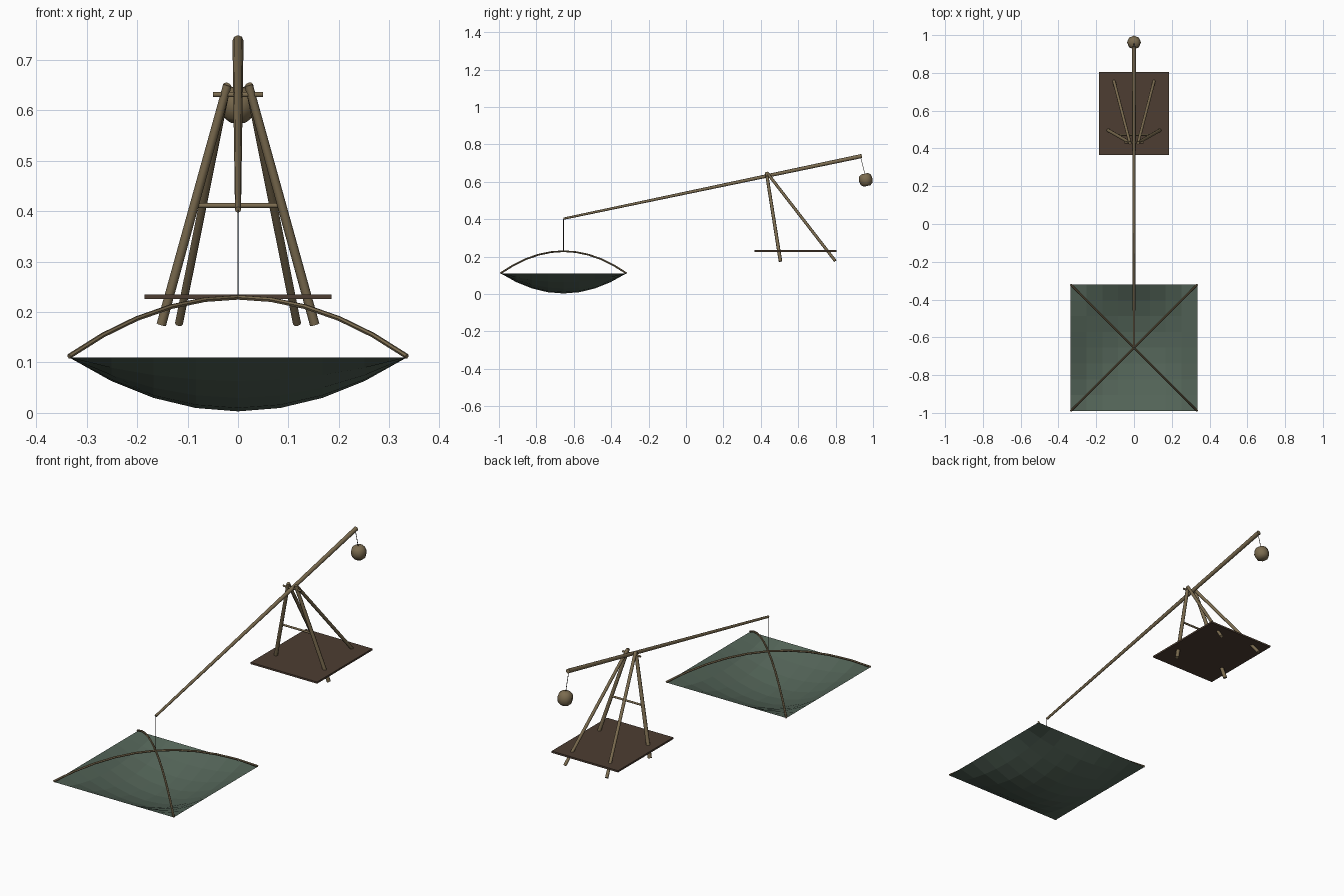
import bpy, bmesh, math
from mathutils import Vector

cube = bpy.data.objects.get("Cube")
if cube:
    bpy.data.objects.remove(cube, do_unlink=True)


def material(name, rgb):
    mat = bpy.data.materials.new(name)
    mat.use_nodes = True
    mat.diffuse_color = (*rgb, 1)
    bsdf = mat.node_tree.nodes["Principled BSDF"]
    bsdf.inputs["Base Color"].default_value = (*rgb, 1)
    bsdf.inputs["Roughness"].default_value = 0.9
    return mat


WOOD = material("weathered wood", (0.20, 0.15, 0.08))
PLANK = material("dark planks", (0.075, 0.048, 0.032))
NET = material("green netting", (0.085, 0.125, 0.095))
ROPE = material("dark rope", (0.05, 0.045, 0.04))


def finish(name, bm, mat, smooth=False):
    mesh = bpy.data.meshes.new(name)
    bmesh.ops.recalc_face_normals(bm, faces=bm.faces)
    bm.to_mesh(mesh)
    bm.free()
    mesh.materials.append(mat)
    obj = bpy.data.objects.new(name, mesh)
    bpy.context.collection.objects.link(obj)
    if smooth:
        bpy.ops.object.select_all(action='DESELECT')
        obj.select_set(True)
        bpy.context.view_layer.objects.active = obj
        bpy.ops.object.shade_smooth_by_angle(angle=math.radians(50))
    return obj


def tube(name, points, r_start, r_end, mat, sides=8):
    """Round pole swept along points, tapering from r_start to r_end."""
    points = [Vector(p) for p in points]
    side = (points[-1] - points[0]).orthogonal().normalized()
    if len(points) > 2:
        side = (points[-1] - points[0]).cross(Vector((0, 0, 1))).normalized()
    bm = bmesh.new()
    rings = []
    last = len(points) - 1
    for i, p in enumerate(points):
        tangent = (points[min(i + 1, last)] - points[max(i - 1, 0)]).normalized()
        up = tangent.cross(side)
        r = r_start + (r_end - r_start) * i / last
        turns = [2 * math.pi * k / sides for k in range(sides)]
        rings.append([bm.verts.new(p + r * (math.cos(a) * side + math.sin(a) * up))
                      for a in turns])
    for a, b in zip(rings, rings[1:]):
        for k in range(sides):
            n = (k + 1) % sides
            bm.faces.new((a[k], a[n], b[n], b[k]))
    bm.faces.new(rings[0])
    bm.faces.new(rings[-1])
    return finish(name, bm, mat, smooth=True)


# Sagging square net
HALF, NET_Y, RIM_Z, SAG = 0.335, -0.655, 0.11, 0.107
bm = bmesh.new()
bmesh.ops.create_grid(bm, x_segments=8, y_segments=8, size=1)
for v in bm.verts:
    u, w = v.co.x, v.co.y
    v.co = (u * HALF, NET_Y + w * HALF, RIM_Z - SAG * (1 - u * u) * (1 - w * w))
net = finish("net", bm, NET)
if net.data.polygons[0].normal.z < 0:
    net.data.flip_normals()

# Two bowed poles crossing over the net
for name, flip in (("net_arch_left", 1), ("net_arch_right", -1)):
    steps = [i / 5 - 1 for i in range(11)]
    arch = [(flip * t * HALF, NET_Y + t * HALF, 0.112 + 0.117 * (1 - t * t)) for t in steps]
    tube(name, arch, 0.005, 0.005, WOOD, 6)

# Lever beam with its ropes
TIP, TAIL = (0, NET_Y, 0.403), (0, 0.94, 0.738)
tube("lever_beam", [TIP, TAIL], 0.006, 0.011, WOOD)
tube("net_rope", [(0, NET_Y, 0.402), (0, NET_Y, 0.228)], 0.0015, 0.0015, ROPE, 6)
tube("weight_rope", [(0, 0.933, 0.735), (0, 0.957, 0.64)], 0.0015, 0.0015, ROPE, 6)

# Hanging counterweight stone, tilted with a flattened top and base
bm = bmesh.new()
bmesh.ops.create_uvsphere(bm, u_segments=8, v_segments=6, radius=0.037)
for v in bm.verts:
    v.co.z = max(-0.034, min(0.033, v.co.z * 1.2))
stone = finish("counterweight", bm, WOOD, smooth=True)
stone.location = (0, 0.961, 0.611)
stone.rotation_euler.x = math.radians(12)

# Trestle legs, mirrored left and right
for side, x in (("left", 1), ("right", -1)):
    tube("front_leg_" + side, [(x * 0.021, 0.43, 0.65), (x * 0.152, 0.505, 0.175)],
         0.0085, 0.0095, WOOD)
    tube("rear_leg_" + side, [(x * 0.022, 0.432, 0.65), (x * 0.117, 0.798, 0.177)],
         0.008, 0.008, WOOD)

# Cross brace and pivot axle
tube("cross_brace", [(-0.08, 0.472, 0.411), (0.08, 0.472, 0.411)], 0.005, 0.005, WOOD)
tube("pivot_axle", [(-0.05, 0.432, 0.631), (0.05, 0.432, 0.631)], 0.005, 0.005, WOOD)

# Plank platform
bm = bmesh.new()
bmesh.ops.create_cube(bm, size=1)
for v in bm.verts:
    v.co = (v.co.x * 0.37, 0.585 + v.co.y * 0.44, 0.23 + v.co.z * 0.009)
finish("platform", bm, PLANK)
